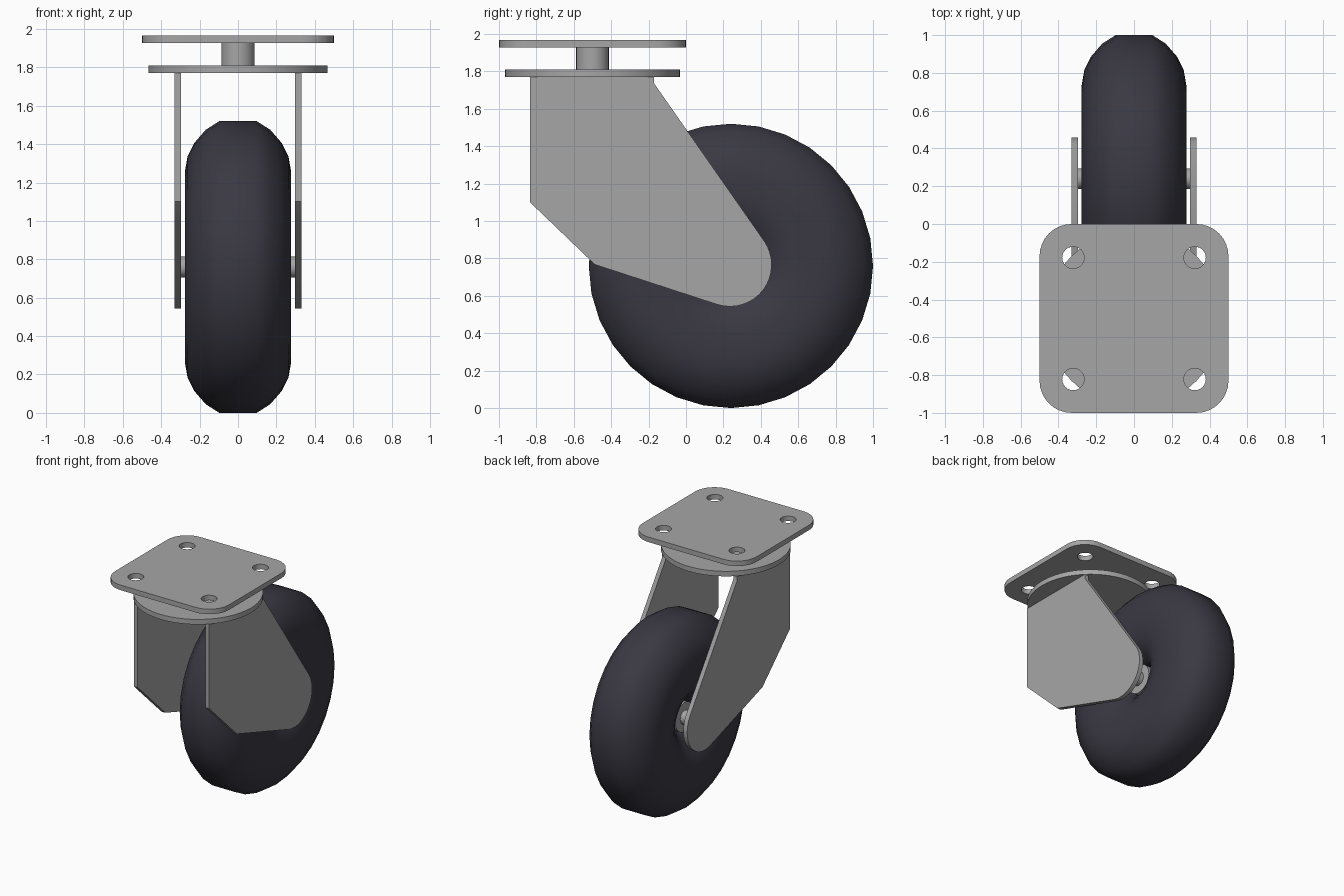
import bpy, bmesh, math
from mathutils import Matrix

if "Cube" in bpy.data.objects:
    bpy.data.objects.remove(bpy.data.objects["Cube"])


def material(name, rgb):
    m = bpy.data.materials.new(name)
    m.diffuse_color = (*rgb, 1)
    m.use_nodes = True
    m.node_tree.nodes["Principled BSDF"].inputs["Base Color"].default_value = m.diffuse_color
    return m


STEEL = material("grey steel", (0.38, 0.38, 0.38))
RUBBER = material("dark rubber", (0.042, 0.04, 0.056))


def finish(name, mesh, mat, angle=35):
    mesh.materials.clear()
    mesh.materials.append(mat)
    for p in mesh.polygons:
        p.material_index = 0
    ob = bpy.data.objects.new(name, mesh)
    bpy.context.collection.objects.link(ob)
    bpy.ops.object.select_all(action='DESELECT')
    ob.select_set(True)
    bpy.context.view_layer.objects.active = ob
    bpy.ops.object.shade_smooth_by_angle(angle=math.radians(angle))
    return ob


def arc(cx, cy, r, a0, a1, n):
    return [(cx + r * math.cos(math.radians(a0 + (a1 - a0) * i / n)),
             cy + r * math.sin(math.radians(a0 + (a1 - a0) * i / n))) for i in range(n + 1)]


def sheet(name, loops, thickness, matrix):
    """Flat plate cut from outline loops (first is the rim, others are holes)."""
    cu = bpy.data.curves.new(name + "_outline", 'CURVE')
    cu.dimensions = '2D'
    cu.fill_mode = 'BOTH'
    cu.extrude = thickness / 2
    for loop in loops:
        sp = cu.splines.new('POLY')
        sp.points.add(len(loop) - 1)
        for p, (x, y) in zip(sp.points, loop):
            p.co = (x, y, 0, 1)
        sp.use_cyclic_u = True
    tmp = bpy.data.objects.new(name + "_outline", cu)
    bpy.context.collection.objects.link(tmp)
    dg = bpy.context.evaluated_depsgraph_get()
    mesh = bpy.data.meshes.new_from_object(tmp.evaluated_get(dg))
    bpy.data.objects.remove(tmp)
    bm = bmesh.new()
    bm.from_mesh(mesh)
    bmesh.ops.remove_doubles(bm, verts=bm.verts, dist=1e-5)
    bmesh.ops.recalc_face_normals(bm, faces=bm.faces)
    bm.to_mesh(mesh)
    bm.free()
    mesh.transform(matrix)
    return finish(name, mesh, STEEL)


def cylinder(name, r, length, matrix, seg=32):
    bm = bmesh.new()
    bmesh.ops.create_cone(bm, cap_ends=True, segments=seg, radius1=r, radius2=r,
                          depth=length, matrix=matrix)
    mesh = bpy.data.meshes.new(name)
    bm.to_mesh(mesh)
    bm.free()
    return finish(name, mesh, STEEL)


# Swivel: top plate with four bolt holes, stem and turntable disc
C, R = 0.33, 0.17
rim = [p for sx, sy, a in ((1, 1, 0), (-1, 1, 90), (-1, -1, 180), (1, -1, 270))
       for p in arc(sx * C, sy * C, R, a, a + 90, 8)]
holes = [arc(sx * 0.322, sy * 0.322, 0.058, 0, 360, 24)[:-1] for sx in (1, -1) for sy in (1, -1)]
sheet("top_plate", [rim] + holes, 0.04, Matrix.Translation((0, -0.5, 1.947)))
cylinder("swivel_stem", 0.087, 0.13, Matrix.Translation((0, -0.5, 1.868)))
cylinder("swivel_disc", 0.467, 0.04, Matrix.Translation((0, -0.5, 1.79)), 64)

# Fork plates: side profile in y, z
AY, AZ = 0.24, 0.76
profile = [(-0.834, 1.772), (-0.834, 1.10), (-0.487, 0.767)]
profile += arc(0.235, 0.766, 0.223, -108, 34, 16)
profile += [(-0.17, 1.735), (-0.17, 1.772)]
SIDE = Matrix(((0, 0, 1, 0), (1, 0, 0, 0), (0, 1, 0, 0), (0, 0, 0, 1)))
for side, x in (("left", -0.314), ("right", 0.314)):
    sheet("fork_" + side, [profile], 0.034, Matrix.Translation((x, 0, 0)) @ SIDE)

# Axle and hub
AXIS = Matrix.Translation((0, AY, AZ)) @ SIDE
cylinder("axle", 0.054, 0.61, AXIS)
cylinder("hub", 0.115, 0.31, AXIS)

# Tyre: rounded section spun about the axle
quarter = [(0.277, 0.06), (0.263, 0.14), (0.227, 0.212), (0.168, 0.28), (0.097, 0.325)]
half = [(x, -d) for x, d in reversed(quarter)] + quarter
section = half + [(-x, d) for x, d in reversed(half)]
bm = bmesh.new()
vs = [bm.verts.new((x, AY, AZ + 0.435 + d)) for x, d in section]
es = [bm.edges.new((vs[i], vs[(i + 1) % len(vs)])) for i in range(len(vs))]
bmesh.ops.spin(bm, geom=vs + es, cent=(0, AY, AZ), axis=(1, 0, 0),
               angle=math.tau, steps=32, use_merge=True)
bmesh.ops.remove_doubles(bm, verts=bm.verts, dist=1e-5)
bmesh.ops.recalc_face_normals(bm, faces=bm.faces)
mesh = bpy.data.meshes.new("tyre")
bm.to_mesh(mesh)
bm.free()
finish("tyre", mesh, RUBBER, 50)
